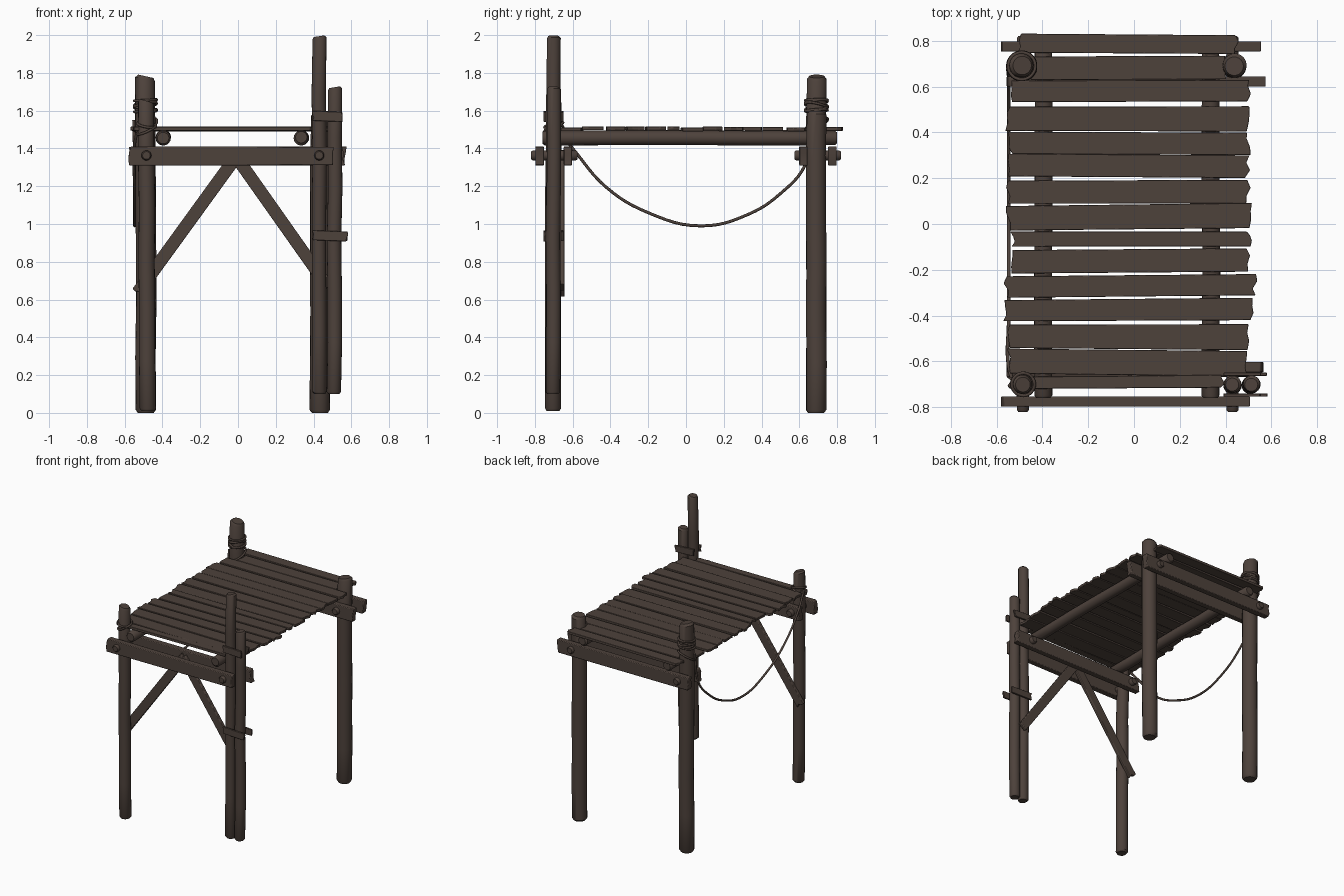
import bpy, bmesh, math, random
from mathutils import Vector

random.seed(4)
if "Cube" in bpy.data.objects:
    bpy.data.objects.remove(bpy.data.objects["Cube"], do_unlink=True)

wood = bpy.data.materials.new("dark_brown_wood")
wood.use_nodes = True
colour = (0.075, 0.054, 0.044, 1)
wood.diffuse_color = colour
wood.node_tree.nodes["Principled BSDF"].inputs["Base Color"].default_value = colour


def finish(name, bm, bevel=0.0):
    bmesh.ops.recalc_face_normals(bm, faces=bm.faces)
    mesh = bpy.data.meshes.new(name)
    bm.to_mesh(mesh)
    bm.free()
    mesh.materials.append(wood)
    ob = bpy.data.objects.new(name, mesh)
    bpy.context.collection.objects.link(ob)
    if bevel:
        mod = ob.modifiers.new("worn_edges", "BEVEL")
        mod.width = bevel
        mod.segments = 2
        mod.limit_method = "ANGLE"
    bpy.ops.object.select_all(action="DESELECT")
    ob.select_set(True)
    bpy.context.view_layer.objects.active = ob
    bpy.ops.object.shade_smooth_by_angle(angle=math.radians(40))
    return ob


def log(name, start, end, r, slant=0.0, wobble=0.003, sides=18):
    """Rounded log with softened ends, the far end optionally cut at a slant."""
    start, end = Vector(start), Vector(end)
    axis = end - start
    length = axis.length
    turn = Vector((0, 0, 1)).rotation_difference(axis)
    soft = r * 0.3
    steps = [(0, 0.78), (soft, 1)]
    steps += [(length * k / 6, 1) for k in range(1, 6)]
    steps += [(length - soft, 0.97), (length, 0.75)]
    bm = bmesh.new()
    rings = []
    for d, f in steps:
        ox, oy = random.uniform(-wobble, wobble), random.uniform(-wobble, wobble)
        ring = []
        for i in range(sides):
            a = math.tau * i / sides
            x, y = r * f * math.cos(a), r * f * math.sin(a)
            cut = slant * (x / r - 1) if d >= length - soft else 0
            ring.append(bm.verts.new(start + turn @ Vector((x + ox, y + oy, d + cut))))
        rings.append(ring)
    for a, b in zip(rings, rings[1:]):
        for i in range(sides):
            j = (i + 1) % sides
            bm.faces.new((a[i], a[j], b[j], b[i]))
    bm.faces.new(rings[0])
    bm.faces.new(rings[-1])
    return finish(name, bm)


def board(name, start, end, width, thick, up, ragged=0.0, bevel=0.005):
    """Board between two points; up is its thickness direction."""
    start, end, up = Vector(start), Vector(end), Vector(up).normalized()
    along = (end - start).normalized()
    side = up.cross(along)
    jit = lambda: random.uniform(-ragged, ragged)
    outline = [start + along * jit() + side * width * k for k in (0.5, 0.2, -0.2, -0.5)]
    outline += [end + along * jit() + side * width * k for k in (-0.5, -0.15, 0.2, 0.5)]
    outline = [p + side * jit() * 0.25 for p in outline]
    bm = bmesh.new()
    face = bm.faces.new([bm.verts.new(p - up * thick / 2) for p in outline])
    new = bmesh.ops.extrude_face_region(bm, geom=[face])["geom"]
    bmesh.ops.translate(bm, vec=up * thick,
                        verts=[v for v in new if isinstance(v, bmesh.types.BMVert)])
    return finish(name, bm, bevel)


def rope(name, points, r=0.007, closed=False):
    curve = bpy.data.curves.new(name, "CURVE")
    curve.dimensions = "3D"
    curve.bevel_depth = r
    curve.bevel_resolution = 2
    curve.resolution_u = 6
    curve.use_fill_caps = True
    line = curve.splines.new("BEZIER")
    line.bezier_points.add(len(points) - 1)
    for bp, p in zip(line.bezier_points, points):
        bp.co = p
        bp.handle_left_type = bp.handle_right_type = "AUTO"
    line.use_cyclic_u = closed
    curve.materials.append(wood)
    ob = bpy.data.objects.new(name, curve)
    bpy.context.collection.objects.link(ob)


def loop(name, x, y, z, r, tilt_x, tilt_y):
    ring = []
    for i in range(10):
        a = math.tau * i / 10
        c, s = math.cos(a), math.sin(a)
        ring.append((x + r * c, y + r * s, z + tilt_x * c + tilt_y * s))
    rope(name, ring, closed=True)


# Standing posts
log("back_right_post", (-0.487, 0.69, 0), (-0.49, 0.69, 1.77), 0.054, slant=-0.012)
log("back_left_post", (0.433, 0.69, 0), (0.437, 0.69, 1.6), 0.054, slant=0.006)
log("front_right_post", (-0.48, -0.705, 0.01), (-0.485, -0.70, 1.64), 0.043, slant=-0.012)
log("front_left_tall_post", (0.43, -0.705, 0.1), (0.43, -0.70, 2.0), 0.038, slant=0.006)
log("front_left_short_post", (0.51, -0.705, 0.1), (0.513, -0.70, 1.73), 0.038, slant=0.006)

# Paired cross beams clamping the posts
beams = [("front_outer_beam", -0.775, -0.575, 0.51), ("front_inner_beam", -0.625, -0.55, 0.56),
         ("back_inner_beam", 0.622, -0.55, 0.57), ("back_outer_beam", 0.775, -0.58, 0.55)]
for name, y, x0, x1 in beams:
    board(name, (x0, y, 1.36), (x1, y, 1.36), 0.1, 0.045, (0, 1, 0), 0.008)

# Bolts through the beams
for x in (-0.485, 0.43):
    for s, label in ((-1, "front"), (1, "back")):
        log(label + "_bolt", (x, s * 0.575, 1.363), (x, s * 0.82, 1.363), 0.027, wobble=0)

# Logs under the deck
for x, label in ((-0.395, "right"), (0.335, "left")):
    log(label + "_deck_log", (x, -0.76, 1.457), (x, 0.8, 1.457), 0.039)

# Deck planks: centre, width, right end, left end
planks = [(0.785, 0.08, -0.5, 0.45), (0.68, 0.1, -0.44, 0.39), (0.58, 0.09, -0.54, 0.5),
          (0.46, 0.105, -0.55, 0.5), (0.352, 0.1, -0.54, 0.5), (0.252, 0.1, -0.54, 0.495),
          (0.14, 0.1, -0.55, 0.5), (0.03, 0.11, -0.55, 0.51), (-0.066, 0.065, -0.53, 0.505),
          (-0.16, 0.105, -0.54, 0.495), (-0.27, 0.09, -0.56, 0.53), (-0.375, 0.095, -0.56, 0.51),
          (-0.492, 0.108, -0.55, 0.5), (-0.605, 0.108, -0.55, 0.495), (-0.69, 0.058, -0.545, 0.39)]
for y, w, x0, x1 in planks:
    z = 1.503 + random.uniform(-0.003, 0.004)
    dy = random.uniform(-0.005, 0.005)
    board("deck_plank", (x0, y - dy, z), (x1, y + dy, z), w, 0.02, (0, 0, 1), 0.012, 0.003)

# Diagonal braces behind the front beam
board("right_brace", (0.0, -0.655, 1.37), (-0.53, -0.655, 0.64), 0.066, 0.026, (0, 1, 0), 0.008)
board("left_brace", (-0.02, -0.655, 1.37), (0.48, -0.655, 0.66), 0.066, 0.026, (0, 1, 0), 0.008)

# Cleats joining the twin posts
for z, x1 in ((1.57, 0.55), (0.937, 0.58)):
    for y in (-0.747, -0.656):
        board("post_cleat", (0.395, y, z + 0.003), (x1, y, z - 0.003), 0.052, 0.014,
              (0, 1, 0), 0.006, 0.003)

# Rope lashings on the right posts
for i in range(5):
    loop("back_lashing", -0.49, 0.69, 1.6 + i * 0.014, 0.059, random.uniform(-0.015, 0.015),
         random.uniform(-0.015, 0.015))
loop("back_loose_loop", -0.49, 0.69, 1.525, 0.061, 0.02, 0.03)
for i in range(2):
    loop("front_lashing", -0.484, -0.7, 1.5 + i * 0.025, 0.049, 0.022 - i * 0.03, 0.012)

# Hanging rope between the right posts
sag = [(-0.53, -0.69, 1.51), (-0.55, -0.6, 1.4)]
sag += [(-0.547, y, 0.99 + k * abs(y - 0.08) ** 2)
        for y, k in ((-0.42, 0.81), (-0.2, 0.89), (0.08, 0), (0.33, 0.98), (0.5, 0.97))]
sag += [(-0.547, 0.63, 1.31), (-0.552, 0.68, 1.55)]
rope("hanging_rope", sag, 0.008)
